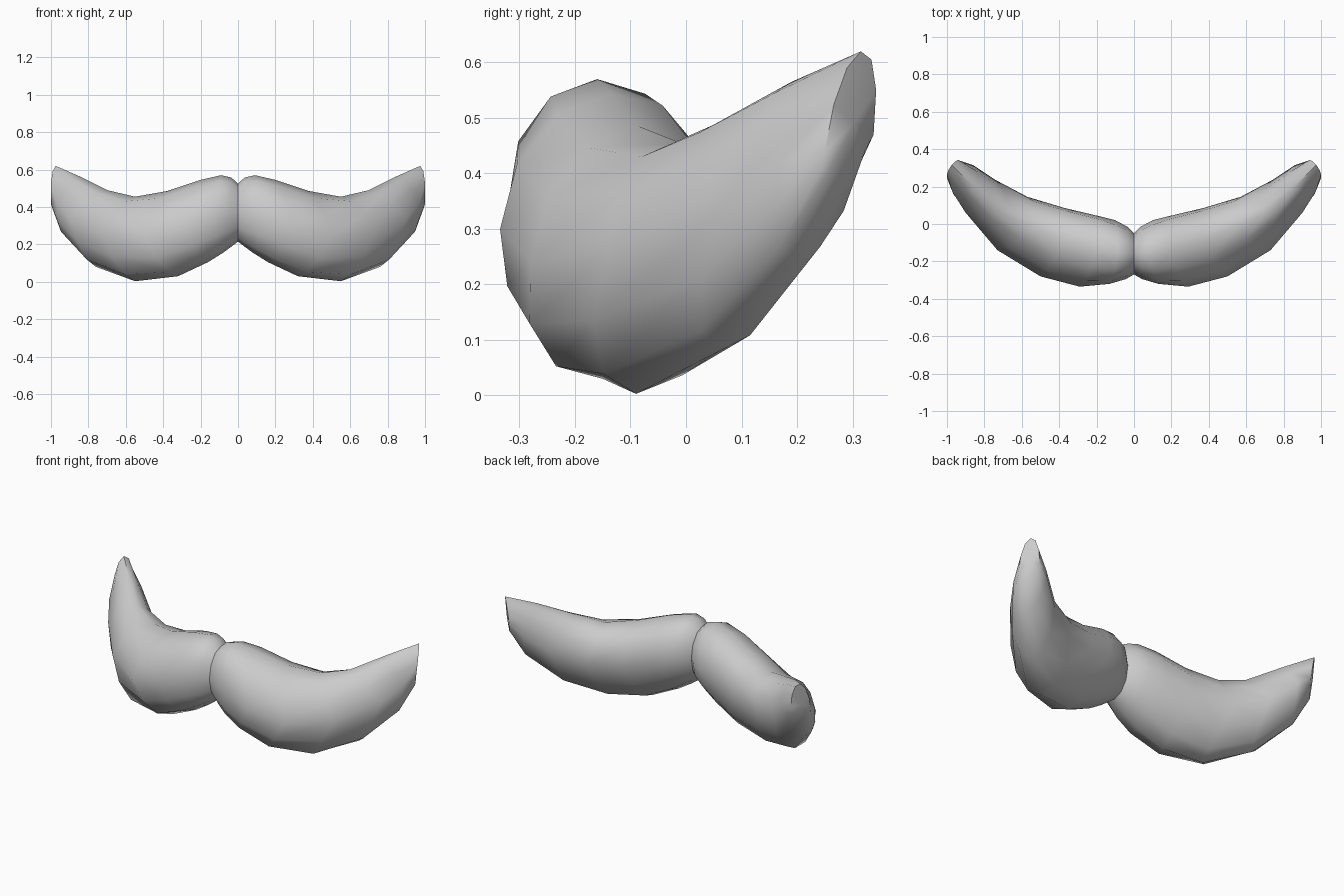
import bpy, bmesh, math
from mathutils import Vector

if "Cube" in bpy.data.objects:
    bpy.data.objects.remove(bpy.data.objects["Cube"])

SIDES = 12

# Cross-sections from the middle outwards: top, bottom, front, back points
SECTIONS = [
    [(0, -.16, .525), (0, -.16, .215), (0, -.27, .37), (0, -.05, .37)],
    [(.035, -.16, .557), (.035, -.165, .188), (.045, -.295, .365), (.035, -.015, .37)],
    [(.09, -.16, .57), (.08, -.17, .155), (.13, -.32, .35), (.10, .02, .36)],
    [(.20, -.135, .545), (.16, -.17, .105), (.29, -.335, .30), (.20, .045, .33)],
    [(.38, -.085, .485), (.32, -.15, .03), (.50, -.28, .24), (.37, .085, .27)],
    [(.55, -.01, .455), (.55, -.09, .003), (.73, -.14, .265), (.57, .145, .26)],
    [(.70, .055, .49), (.76, .06, .08), (.90, .06, .34), (.74, .235, .32)],
    [(.85, .19, .565), (.92, .20, .245), (.97, .17, .42), (.86, .315, .42)],
    [(.975, .315, .62), (.975, .275, .40), (1.0, .25, .44), (.93, .338, .47)],
]


def ring(points):
    """Closed oval passing through the four given points."""
    top, bottom, front, back = map(Vector, points)
    mid = (front + back) / 2
    side = (back - front) / 2
    for i in range(SIDES):
        a = math.tau * i / SIDES
        c, s = math.cos(a), math.sin(a)
        yield mid + side * s + (top - mid if c > 0 else mid - bottom) * c


# Loft one half of the moustache
bm = bmesh.new()
rings = [[bm.verts.new(p) for p in ring(sec)] for sec in SECTIONS]
for a, b in zip(rings, rings[1:]):
    for i in range(SIDES):
        j = (i + 1) % SIDES
        bm.faces.new((a[i], a[j], b[j], b[i]))

# Rounded tip
tip = bm.verts.new((.972, .302, .49))
for i in range(SIDES):
    bm.faces.new((rings[-1][i], rings[-1][(i + 1) % SIDES], tip))
bmesh.ops.recalc_face_normals(bm, faces=bm.faces[:])

mesh = bpy.data.meshes.new("moustache")
bm.to_mesh(mesh)
bm.free()
moustache = bpy.data.objects.new("moustache", mesh)
bpy.context.collection.objects.link(moustache)

grey = bpy.data.materials.new("grey")
grey.diffuse_color = (.6, .6, .6, 1)
grey.use_nodes = True
grey.node_tree.nodes["Principled BSDF"].inputs["Base Color"].default_value = grey.diffuse_color
mesh.materials.append(grey)

# Smooth shading, then mirror the half with a crisp middle seam
bpy.context.view_layer.objects.active = moustache
moustache.select_set(True)
bpy.ops.object.shade_smooth_by_angle(angle=math.radians(60))
mirror = moustache.modifiers.new("mirror", 'MIRROR')
mirror.use_mirror_merge = False
